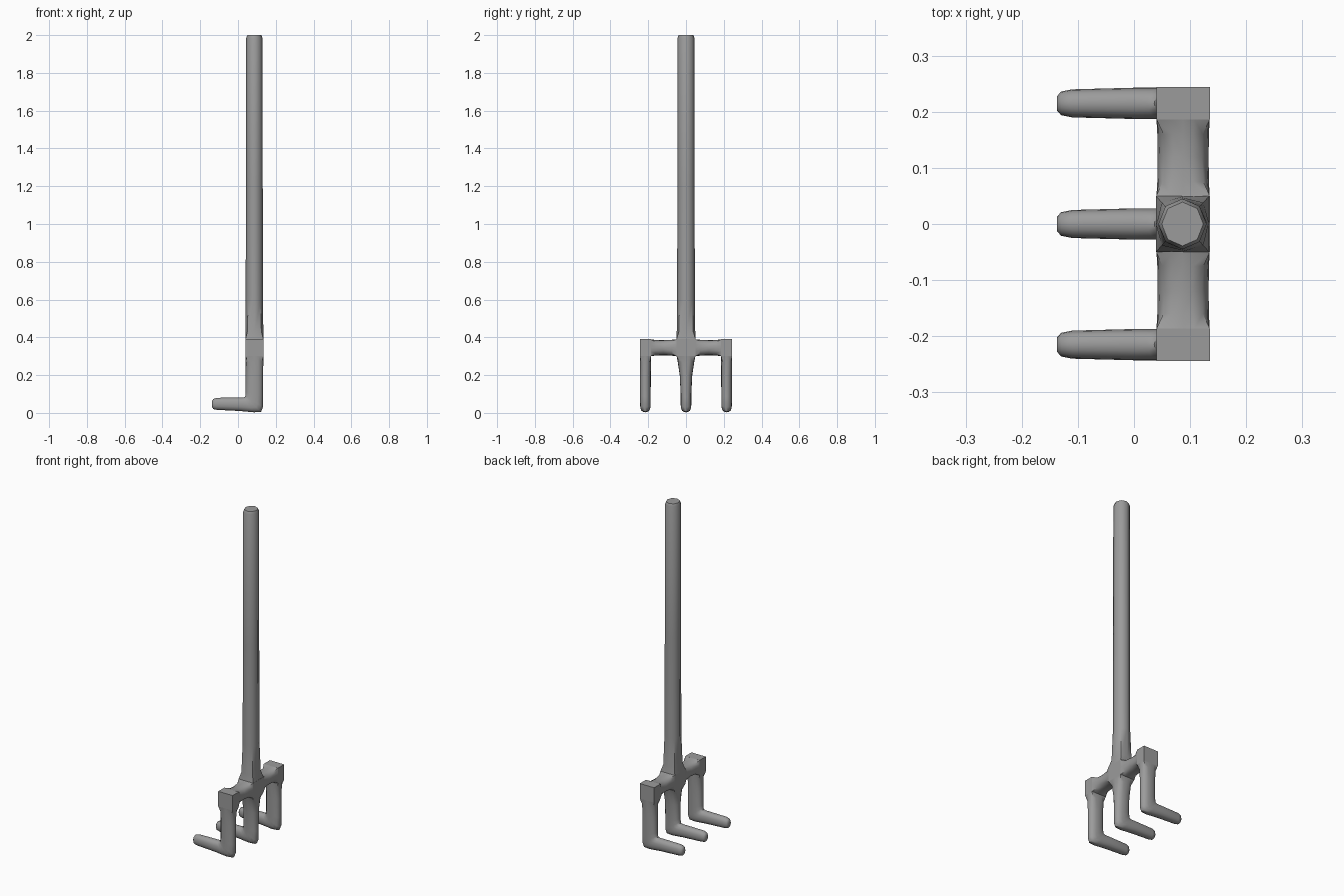
import bpy, bmesh
from math import cos, sin, pi, radians
from mathutils import Vector

cube = bpy.data.objects.get("Cube")
if cube:
    bpy.data.objects.remove(cube, do_unlink=True)

steel = bpy.data.materials.new("steel grey")
steel.use_nodes = True
grey = (0.33, 0.33, 0.33, 1)
steel.diffuse_color = grey
steel.node_tree.nodes["Principled BSDF"].inputs["Base Color"].default_value = grey

CX = 0.0875   # centre line of the handle and crossbar
HX = 0.0475   # half depth of the crossbar
TINE_Y = 0.215


def finish(name, bm):
    bmesh.ops.recalc_face_normals(bm, faces=bm.faces)
    mesh = bpy.data.meshes.new(name)
    bm.to_mesh(mesh)
    bm.free()
    mesh.materials.append(steel)
    obj = bpy.data.objects.new(name, mesh)
    bpy.context.collection.objects.link(obj)
    bpy.ops.object.select_all(action='DESELECT')
    obj.select_set(True)
    bpy.context.view_layer.objects.active = obj
    bpy.ops.object.shade_smooth_by_angle(angle=radians(50))
    return obj


def loft(name, rings, sides=16):
    """Skin rings of (centre, u, v, roundness); 0 is square, 1 is round."""
    bm = bmesh.new()
    loops = []
    for centre, u, v, rnd in rings:
        loop = []
        for i in range(sides):
            c, s = cos(2 * pi * i / sides), sin(2 * pi * i / sides)
            k = rnd + (1 - rnd) / max(abs(c), abs(s))
            loop.append(bm.verts.new(Vector(centre) + (Vector(u) * c + Vector(v) * s) * k))
        loops.append(loop)
    for a, b in zip(loops, loops[1:]):
        for i in range(sides):
            j = (i + 1) % sides
            bm.faces.new((a[i], a[j], b[j], b[i]))
    bm.faces.new(loops[0])
    bm.faces.new(loops[-1])
    return finish(name, bm)


def block(name, y, half_y):
    bm = bmesh.new()
    bmesh.ops.create_cube(bm, size=2)
    for v in bm.verts:
        v.co = (CX + v.co.x * HX, y + v.co.y * half_y, 0.345 + v.co.z * 0.045)
    return finish(name, bm)


def tine(name, y, top_half):
    # each row: inner (x, z), outer (x, z), half width, roundness
    rows = [
        ((0.040, 0.300), (0.135, 0.300), top_half, 0),
        ((0.041, 0.270), (0.134, 0.270), 0.029 + (top_half - 0.029) * 0.7, 0.7),
        ((0.041, 0.200), (0.133, 0.200), 0.029 + (top_half - 0.029) * 0.2, 0.9),
        ((0.041, 0.110), (0.132, 0.085), 0.028, 0.85),
        ((0.039, 0.092), (0.132, 0.030), 0.028, 0.8),
        ((0.036, 0.084), (0.122, 0.006), 0.028, 0.8),
        ((0.024, 0.081), (0.085, 0.003), 0.028, 0.8),
        ((0.000, 0.081), (0.010, 0.010), 0.028, 0.85),
        ((-0.110, 0.080), (-0.110, 0.016), 0.025, 0.85),
        ((-0.130, 0.074), (-0.130, 0.020), 0.021, 0.9),
        ((-0.137, 0.064), (-0.137, 0.030), 0.013, 1),
    ]
    rings = []
    for inner, outer, half, rnd in rows:
        a, b = Vector((inner[0], y, inner[1])), Vector((outer[0], y, outer[1]))
        rings.append(((a + b) / 2, (b - a) / 2, (0, half, 0), rnd))
    loft(name, rings)


# Long handle, eight-sided, flaring into the square hub
handle = [(0.39, 0.0475, 0.05, 0), (0.43, 0.0475, 0.049, 0.75), (0.6, 0.046, 0.047, 1),
          (1.2, 0.0445, 0.0455, 1), (1.985, 0.043, 0.045, 1), (2.0, 0.037, 0.039, 1)]
loft("handle", [((CX - 0.001, 0, z), (rx, 0, 0), (0, ry, 0), t)
                for z, rx, ry, t in handle], 8)

# Hub and middle tine
block("hub", 0, 0.05)
tine("middle_tine", 0, 0.05)

# Crossbar arms, end blocks and outer tines
for side, s in (("back", 1), ("front", -1)):
    arm = [(0.05, HX, 0.045, 0), (0.075, 0.046, 0.042, 0.7), (0.12, 0.0455, 0.04, 0.9),
           (0.16, 0.046, 0.041, 0.8), (0.187, HX, 0.045, 0)]
    loft(side + "_crossbar_arm", [((CX, s * y, 0.345), (rx, 0, 0), (0, 0, rz), t)
                                  for y, rx, rz, t in arm])
    block(side + "_end_block", s * TINE_Y, 0.029)
    tine(side + "_tine", s * TINE_Y, 0.029)
